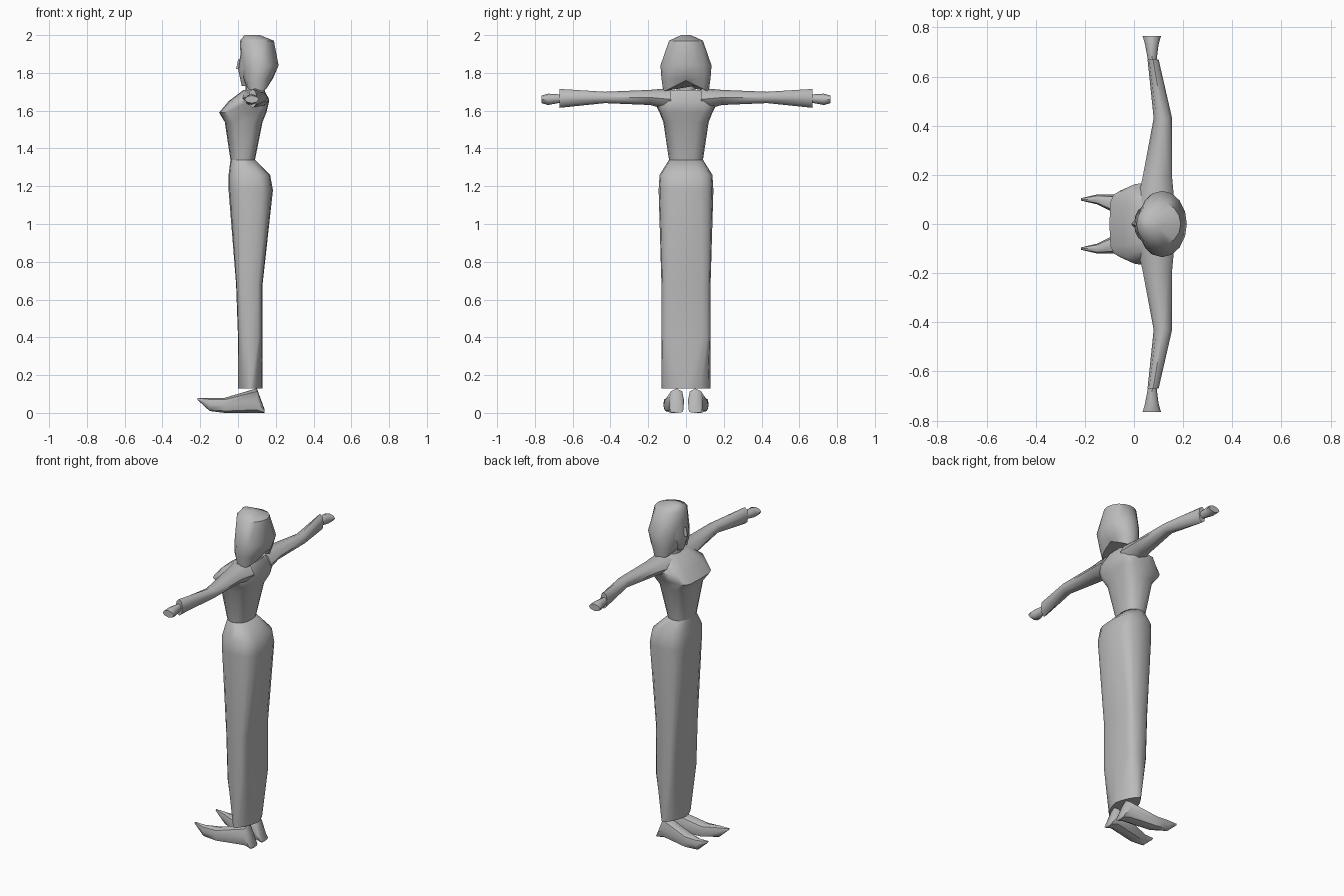
import bpy
import bmesh
from math import cos, sin, pi, radians
from mathutils import Vector

cube = bpy.data.objects.get("Cube")
if cube:
    bpy.data.objects.remove(cube, do_unlink=True)

GREY = (0.5, 0.5, 0.5, 1)
material = bpy.data.materials.new("plain grey")
material.use_nodes = True
material.diffuse_color = GREY
shader = material.node_tree.nodes["Principled BSDF"]
shader.inputs["Base Color"].default_value = GREY

# Cross-section shapes, from pointed to nearly rectangular
DIAMOND, ROUND, SOFT, FIRM, BOXY = 1.4, 2, 2.4, 3, 4.5


def signed_power(value, exponent):
    return (1 if value >= 0 else -1) * abs(value) ** exponent


def outline(shape, sides):
    """Unit outline whose corners grow squarer with the shape value."""
    for step in range(sides):
        turn = 2 * pi * step / sides
        yield (signed_power(cos(turn), 2 / shape),
               signed_power(sin(turn), 2 / shape))


def level(height, front, back, half_width, shape=SOFT):
    """Horizontal section of the figure, reaching from front to back."""
    middle, depth = (front + back) / 2, (back - front) / 2
    return (Vector((middle, 0, height)), Vector((depth, 0, 0)),
            Vector((0, half_width, 0)), shape)


def arm_section(reach, front, back, middle, half_height):
    """Upright section across an outstretched arm."""
    return (Vector(((front + back) / 2, reach, middle)),
            Vector(((back - front) / 2, 0, 0)),
            Vector((0, 0, half_height)), ROUND)


def shoe_section(along, across, half_width, sole, top):
    """Upright section across a shoe."""
    return (Vector((along, across, (sole + top) / 2)),
            Vector((0, half_width, 0)),
            Vector((0, 0, (top - sole) / 2)), SOFT)


def skin(name, sections, sides=16, side=1, first_lift=None):
    """Join the sections into one closed, smooth part."""
    bm = bmesh.new()
    rings = []
    for centre, first_axis, second_axis, shape in sections:
        ring = []
        for u, v in outline(shape, sides):
            point = centre + u * first_axis + v * second_axis
            if first_lift and not rings:
                point.z += first_lift(v)
            point.y *= side
            ring.append(bm.verts.new(point))
        rings.append(ring)
    for lower, upper in zip(rings, rings[1:]):
        for k in range(sides):
            bm.faces.new((lower[k - 1], lower[k], upper[k], upper[k - 1]))
    for end in (rings[0], rings[-1]):
        bm.faces.new(end)
    bmesh.ops.recalc_face_normals(bm, faces=bm.faces)
    mesh = bpy.data.meshes.new(name)
    bm.to_mesh(mesh)
    bm.free()
    mesh.materials.append(material)
    part = bpy.data.objects.new(name, mesh)
    bpy.context.collection.objects.link(part)
    bpy.ops.object.select_all(action="DESELECT")
    part.select_set(True)
    bpy.context.view_layer.objects.active = part
    bpy.ops.object.shade_smooth_by_angle(angle=radians(50))


# Long skirt, straight up to the knees and full at the hips
slim = 0.13
hem = level(slim, 0, slim, slim, DIAMOND)
calf = level(0.4, 0, slim, slim, BOXY)
knee = level(0.68, -0.01, slim, slim, BOXY)
hip = level(1.18, -0.05, 0.185, 0.145, FIRM)
hip_top = level(1.26, -0.05, 0.17, 0.14, FIRM)
waist = level(1.34, -0.04, 0.09, 0.09)
skin("skirt", [hem, calf, knee, hip, hip_top, waist])

# Bodice, with a broad pointed bust below sloping shoulders
ribs = level(1.54, -0.07, slim, 0.12, FIRM)
bust = level(1.59, -0.1, 0.15, 0.14, BOXY)
shoulder = level(1.65, -0.05, 0.165, 0.17, FIRM)
collar = level(1.71, 0.03, 0.14, 0.1)
skin("bodice", [waist, ribs, bust, shoulder, collar])
skin("neck", [level(height, 0.04, 0.12, 0.05, ROUND) for height in (1.7, 1.8)])

# Face set into the front of the hair
chin = level(1.73, 0.02, 0.07, 0.02, ROUND)
cheeks = level(1.82, 0, 0.12, 0.08, ROUND)
forehead = level(1.94, 0.02, 0.12, 0.07, ROUND)
skin("face", [chin, cheeks, forehead])
nose_tip = level(1.82, -0.01, 0.03, 0.015, ROUND)
nose_bridge = level(1.87, 0, 0.03, 0.01, ROUND)
skin("nose", [nose_tip, nose_bridge], sides=8)

# Bobbed hair whose lower edge rises to a notch at the nape
tips = level(1.7, 0.04, 0.165, 0.12)
ears = level(1.77, 0.025, 0.185, slim)
bulge = level(1.84, 0.015, 0.215, 0.135, ROUND)
crown = level(1.97, 0.01, 0.19, 0.09, ROUND)
parting = level(2, 0.035, 0.115, 0.025, ROUND)
skin("hair", [tips, ears, bulge, crown, parting],
     first_lift=lambda v: 0.06 * (1 - abs(v)))

# Sleeves flaring at the cuffs, with small hands
armpit = arm_section(0.08, 0.01, 0.165, 1.66, 0.06)
upper_arm = arm_section(0.19, 0.035, 0.155, 1.67, 0.04)
elbow = arm_section(0.43, 0.08, 0.155, 1.67, 0.03)
cuff = arm_section(0.67, 0.055, 0.1, 1.665, 0.05)
wrist = arm_section(0.65, 0.06, 0.09, 1.665, 0.02)
knuckles = arm_section(0.73, 0.045, 0.1, 1.66, 0.03)
fingertips = arm_section(0.765, 0.035, 0.11, 1.66, 0.02)

# Pointed shoes rising to the heels, with the toes turned out
toe = shoe_section(-0.215, 0.1, 0.005, 0.07, 0.08)
ball = shoe_section(-0.15, 0.1, 0.02, 0.01, 0.08)
instep = shoe_section(-0.07, 0.08, 0.04, 0, 0.08)
ankle = shoe_section(0.1, 0.05, 0.04, 0, slim)
heel = shoe_section(0.14, 0.05, 0.035, 0, 0.02)

for label, side in (("left", -1), ("right", 1)):
    skin(label + "_sleeve", [armpit, upper_arm, elbow, cuff], 8, side)
    skin(label + "_hand", [wrist, knuckles, fingertips], 8, side)
    skin(label + "_shoe", [toe, ball, instep, ankle, heel], 8, side)
